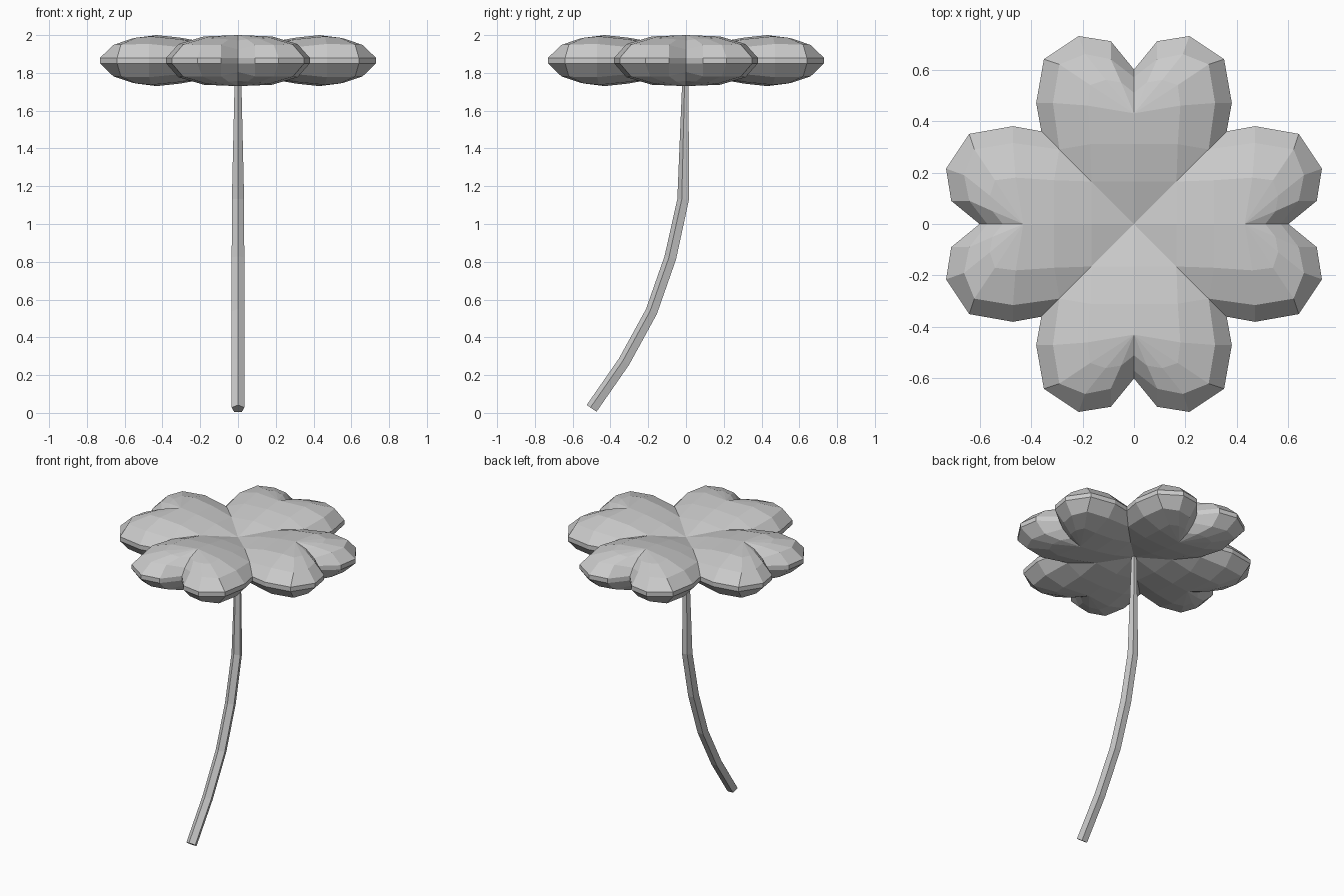
import bpy, bmesh
from math import sin, cos, pi
from mathutils import Vector, Matrix

if "Cube" in bpy.data.objects:
    bpy.data.objects.remove(bpy.data.objects["Cube"])

MID = 1.865  # height of the leaf plane


def make_object(name, bm):
    bmesh.ops.remove_doubles(bm, verts=bm.verts, dist=0.0005)
    bmesh.ops.recalc_face_normals(bm, faces=bm.faces)
    mesh = bpy.data.meshes.new(name)
    bm.to_mesh(mesh)
    bm.free()
    obj = bpy.data.objects.new(name, mesh)
    bpy.context.collection.objects.link(obj)
    return obj


# Half heart outline of one leaf: rim, shoulder and crown rings (x, y, height)
rim = [(.36, .36, .015), (.38, .47, .015), (.35, .64, .015),
       (.215, .73, .015), (.09, .71, .015), (0, .60, .015)]
shoulder = [(.29, .29, .07), (.315, .47, .088), (.29, .62, .085),
            (.19, .66, .083), (.09, .64, .083), (0, .57, .06)]
crown = [(.17, .31, .113), (.18, .46, .128), (.17, .54, .121),
         (.11, .56, .117), (.05, .55, .112), (0, .51, .107)]
centre, base, seam = (0, 0, .05), (0, .165, .097), (.165, .165, .08)
ridge, peak = (0, .31, .122), (0, .43, .135)

faces = [(centre, seam, base), (base, seam, crown[0], ridge),
         (seam, shoulder[0], crown[0]), (ridge, crown[0], crown[1], peak)]
for i in range(5):
    faces.append((rim[i], rim[i + 1], shoulder[i + 1], shoulder[i]))
    faces.append((shoulder[i], shoulder[i + 1], crown[i + 1], crown[i]))
    if i:
        faces.append((peak, crown[i], crown[i + 1]))
    # half of the thin band round the rim
    a, b = rim[i], rim[i + 1]
    faces.append((a, b, (b[0], b[1], 0), (a[0], a[1], 0)))

# Four leaves: mirrored left/right and top/bottom, turned about the stem
bm = bmesh.new()
for k in range(4):
    turn = Matrix.Rotation(k * pi / 2, 3, 'Z')
    for sx in (1, -1):
        for sz in (1, -1):
            for f in faces:
                bm.faces.new([bm.verts.new(turn @ Vector((x * sx, y, z * sz))
                                           + Vector((0, 0, MID))) for x, y, z in f])
make_object("clover_leaves", bm)

# Curved five-sided stem: (y, z, radius), tapering into the leaves
path = [(-.497, .022, .035), (-.325, .27, .035), (-.18, .535, .035),
        (-.08, .82, .035), (-.012, 1.13, .034), (0, 1.83, .017)]
bm = bmesh.new()
rings = []
for i, (y, z, r) in enumerate(path):
    p, q = path[max(i - 1, 0)], path[min(i + 1, len(path) - 1)]
    t = Vector((0, q[0] - p[0], q[1] - p[1])).normalized()
    if i == len(path) - 1:
        t = Vector((0, 0, 1))
    front = Vector((0, -t.z, t.y))
    rings.append([bm.verts.new(Vector((r * sin(a), y, z)) + front * r * cos(a))
                  for a in (2 * pi * j / 5 for j in range(5))])
for lo, hi in zip(rings, rings[1:]):
    for j in range(5):
        n = (j + 1) % 5
        bm.faces.new((lo[j], lo[n], hi[n], hi[j]))
bm.faces.new(rings[0])
bm.faces.new(rings[-1])
make_object("stem", bm)
